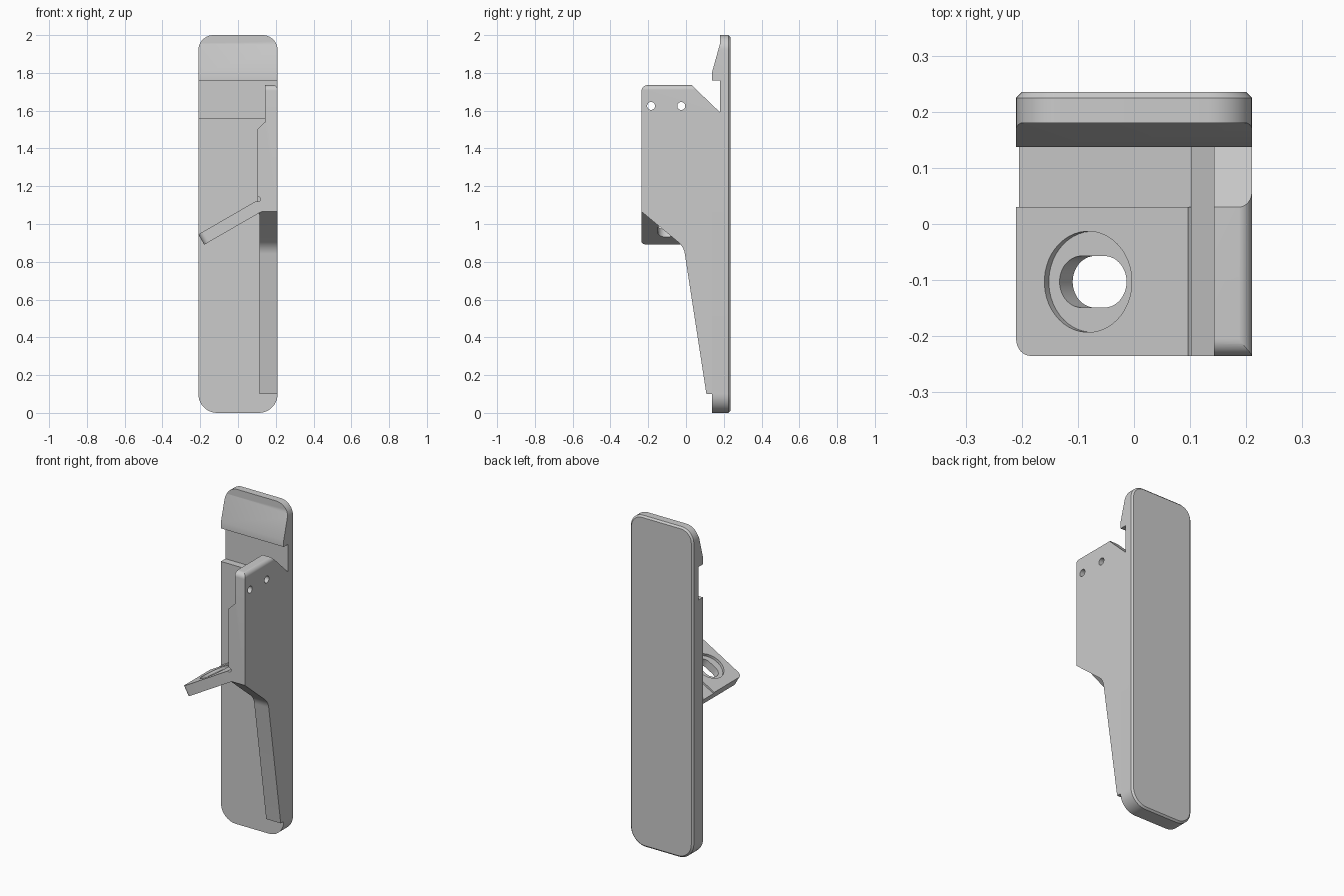
import bpy, bmesh, math
from mathutils import Vector, Matrix

default = bpy.data.objects.get("Cube")
if default:
    bpy.data.objects.remove(default, do_unlink=True)

grey = bpy.data.materials.new("plain grey")
grey.use_nodes = True
grey.diffuse_color = (0.6, 0.6, 0.6, 1)
grey.node_tree.nodes["Principled BSDF"].inputs["Base Color"].default_value = (0.6, 0.6, 0.6, 1)


def outline(points, steps=10):
    """Polygon whose corners (a, b, radius) are rounded where a radius is given."""
    result = []
    for i, point in enumerate(points):
        p = Vector(point[:2])
        r = point[2] if len(point) > 2 else 0
        if not r:
            result.append(p)
            continue
        a = (Vector(points[i - 1][:2]) - p).normalized()
        b = (Vector(points[(i + 1) % len(points)][:2]) - p).normalized()
        half = a.angle(b) / 2
        centre = p + (a + b).normalized() * r / math.sin(half)
        start = (p + a * r / math.tan(half) - centre).normalized()
        end = (p + b * r / math.tan(half) - centre).normalized()
        result += [centre + start.slerp(end, k / steps) * r for k in range(steps + 1)]
    return result


def prism(name, points, axis, low, high, chamfer=0):
    """Extrude an outline along an axis, optionally chamfering the high end."""
    place = {"X": lambda p, t: (t, p.x, p.y),
             "Y": lambda p, t: (p.x, t, p.y),
             "Z": lambda p, t: (p.x, p.y, t)}[axis]
    bm = bmesh.new()
    ends = [[bm.verts.new(place(p, t)) for p in outline(points)] for t in (low, high)]
    bm.faces.new(ends[0])
    cap = bm.faces.new(ends[1])
    n = len(ends[0])
    for i in range(n):
        j = (i + 1) % n
        bm.faces.new((ends[0][i], ends[0][j], ends[1][j], ends[1][i]))
    bmesh.ops.recalc_face_normals(bm, faces=bm.faces[:])
    if chamfer:
        bmesh.ops.bevel(bm, geom=list(cap.edges), offset=chamfer, segments=1, affect="EDGES")
    mesh = bpy.data.meshes.new(name)
    bm.to_mesh(mesh)
    bm.free()
    mesh.materials.append(grey)
    obj = bpy.data.objects.new(name, mesh)
    bpy.context.collection.objects.link(obj)
    return obj


def activate(obj):
    bpy.ops.object.select_all(action="DESELECT")
    obj.select_set(True)
    bpy.context.view_layer.objects.active = obj


def combine(obj, tool, operation="DIFFERENCE"):
    activate(obj)
    mod = obj.modifiers.new("shape", "BOOLEAN")
    mod.operation, mod.object, mod.solver = operation, tool, "EXACT"
    bpy.ops.object.modifier_apply(modifier=mod.name)
    bpy.data.objects.remove(tool, do_unlink=True)


def bore(a, b, r, axis, low, high, half=0):
    """Round cutter, stretched into a slot when half is given."""
    ring = []
    for k in range(48):
        t = math.tau * (k + 0.5) / 48
        ring.append((a + r * math.cos(t) + math.copysign(half, math.cos(t)), b + r * math.sin(t)))
    return prism("cutter", ring, axis, low, high)


# Back plate: stepped side profile with a hooked lip, trimmed to a rounded outline
plate = prism("back_plate", [(0.137, -0.1), (0.137, 1.56), (0.18, 1.56), (0.18, 1.76),
                             (0.137, 1.76), (0.137, 1.8), (0.18, 1.955), (0.18, 2.1),
                             (0.3, 2.1), (0.3, -0.1)], "X", -0.3, 0.3)
trim = prism("trim", [(-0.21, 0, 0.1), (0.21, 0, 0.1), (0.21, 2, 0.08), (-0.21, 2, 0.08)],
             "Y", 0, 0.235, chamfer=0.01)
combine(plate, trim, "INTERSECT")

# Side fin: side profile trimmed by a front profile that thins the top
fin = prism("side_fin", [(-0.235, 1.065), (-0.235, 1.735, 0.03), (0.03, 1.735),
                         (0.2, 1.572), (0.2, 0.1), (0.108, 0.1), (-0.012, 0.88, 0.1)],
            "X", 0, 0.3)
trim = prism("trim", [(0.113, 0), (0.21, 0), (0.21, 1.7352, 0.025), (0.143, 1.7352),
                      (0.143, 1.54), (0.102, 1.5), (0.102, 1.07), (0.113, 1.05)],
             "Y", -0.4, 0.4)
combine(fin, trim, "INTERSECT")
for y in (-0.185, -0.025):
    combine(fin, bore(y, 1.625, 0.021, "X", 0, 0.4))

# Tilted arm: plate with a counterbored slot, and a slightly lower web to the back plate
tilt = Matrix.Translation((0.1, 0, 1.124)) @ Matrix.Rotation(math.radians(-30), 4, "Y")
arm = prism("tilted_arm", [(-0.358, -0.235, 0.03), (0.035, -0.235), (0.035, 0.03),
                           (-0.358, 0.03)], "Z", -0.063, 0)
combine(arm, bore(-0.21, -0.103, 0.09, "Z", -0.016, 0.1))
combine(arm, bore(-0.209, -0.103, 0.046, "Z", -0.2, 0.1, half=0.023))
web = prism("arm_web", [(-0.358, 0.03), (0.035, 0.03), (0.035, 0.15), (-0.358, 0.15)],
            "Z", -0.063, -0.011)
for part in (arm, web):
    part.data.transform(tilt)

# Relief groove where the arm meets the fin
for part in (arm, fin):
    combine(part, bore(0.106, 1.131, 0.013, "Y", -0.4, 0.03))

for part in (plate, fin, arm, web):
    activate(part)
    bpy.ops.object.shade_smooth_by_angle(angle=math.radians(25))
